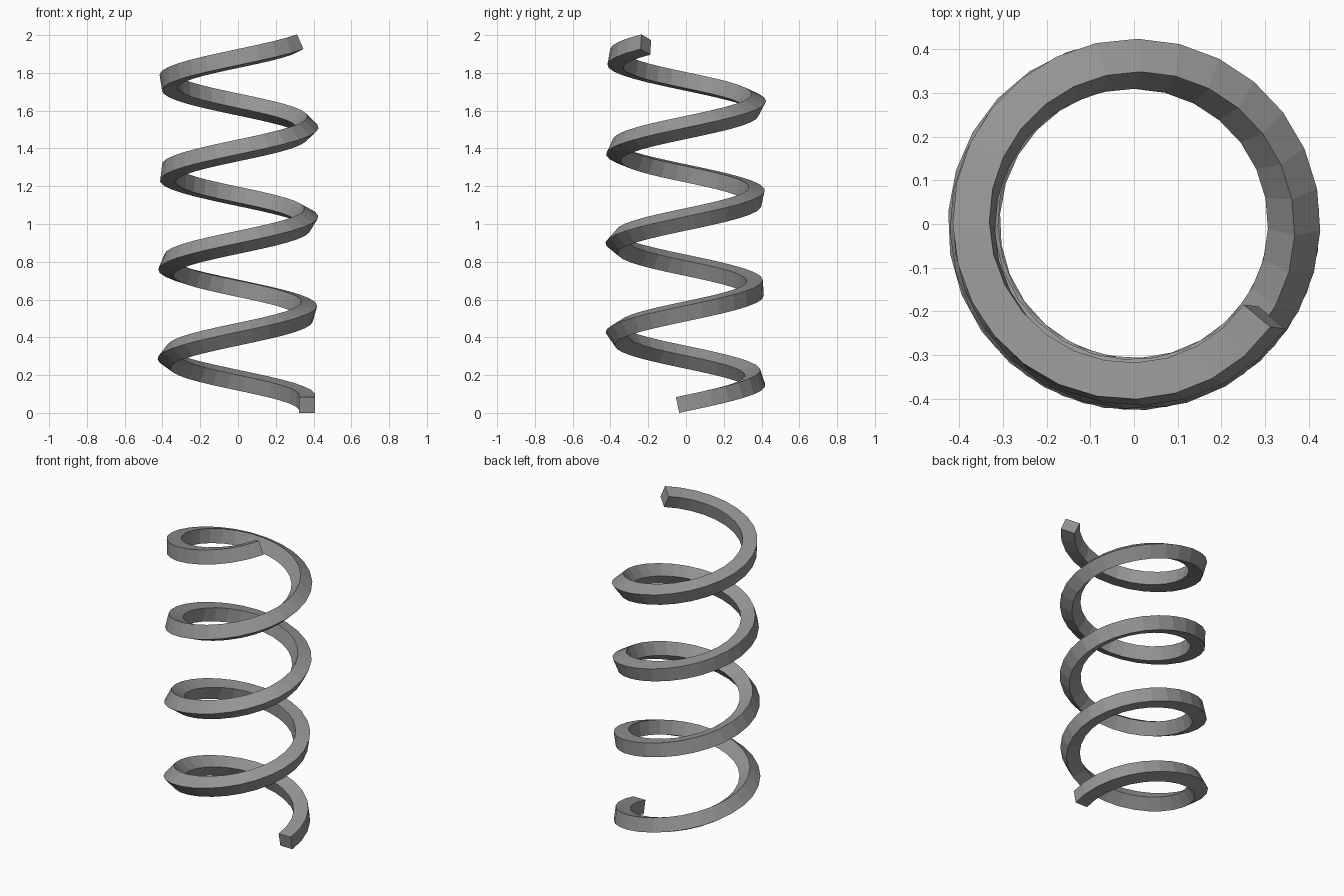
import bpy, bmesh
from math import cos, sin, radians
from mathutils import Vector

if "Cube" in bpy.data.objects:
    bpy.data.objects.remove(bpy.data.objects["Cube"])

R, HALF, SEGS = 0.367, 0.0425, 108
A0, A1 = radians(-7), radians(1404.6)
Z0, Z1 = 0.042, 1.95

def point(i):
    t = i / SEGS
    a = A0 + (A1 - A0) * t
    return Vector((R * cos(a), R * sin(a), Z0 + (Z1 - Z0) * t))

path = [point(i) for i in range(SEGS + 1)]
slope = (Z1 - Z0) / (A1 - A0) / R

def tangent(i):
    a = A0 + (A1 - A0) * i / SEGS
    if i == 0:
        a = 0.0  # first end faces straight to the front
    return Vector((-sin(a), cos(a), slope)).normalized()

# square bar swept along the helix with a minimum-twist frame
bm = bmesh.new()
u, prev, rings = Vector((1, 0, 0)), tangent(0), []
for i, p in enumerate(path):
    t = tangent(i)
    u = prev.rotation_difference(t) @ u
    u = (u - t * u.dot(t)).normalized()
    v = t.cross(u)
    rings.append([bm.verts.new(p + HALF * (a * u + b * v))
                  for a, b in ((-1, -1), (1, -1), (1, 1), (-1, 1))])
    prev = t
for r, s in zip(rings, rings[1:]):
    for k in range(4):
        n = (k + 1) % 4
        bm.faces.new((r[k], r[n], s[n], s[k]))
# end caps
bm.faces.new(rings[0][::-1])
bm.faces.new(rings[-1])
bmesh.ops.recalc_face_normals(bm, faces=bm.faces[:])

mesh = bpy.data.meshes.new("spring_coil")
bm.to_mesh(mesh)
bm.free()
mat = bpy.data.materials.new("steel grey")
mat.diffuse_color = (0.3, 0.3, 0.3, 1)
mat.use_nodes = True
mat.node_tree.nodes["Principled BSDF"].inputs["Base Color"].default_value = mat.diffuse_color
mesh.materials.append(mat)
bpy.context.collection.objects.link(bpy.data.objects.new("spring_coil", mesh))
